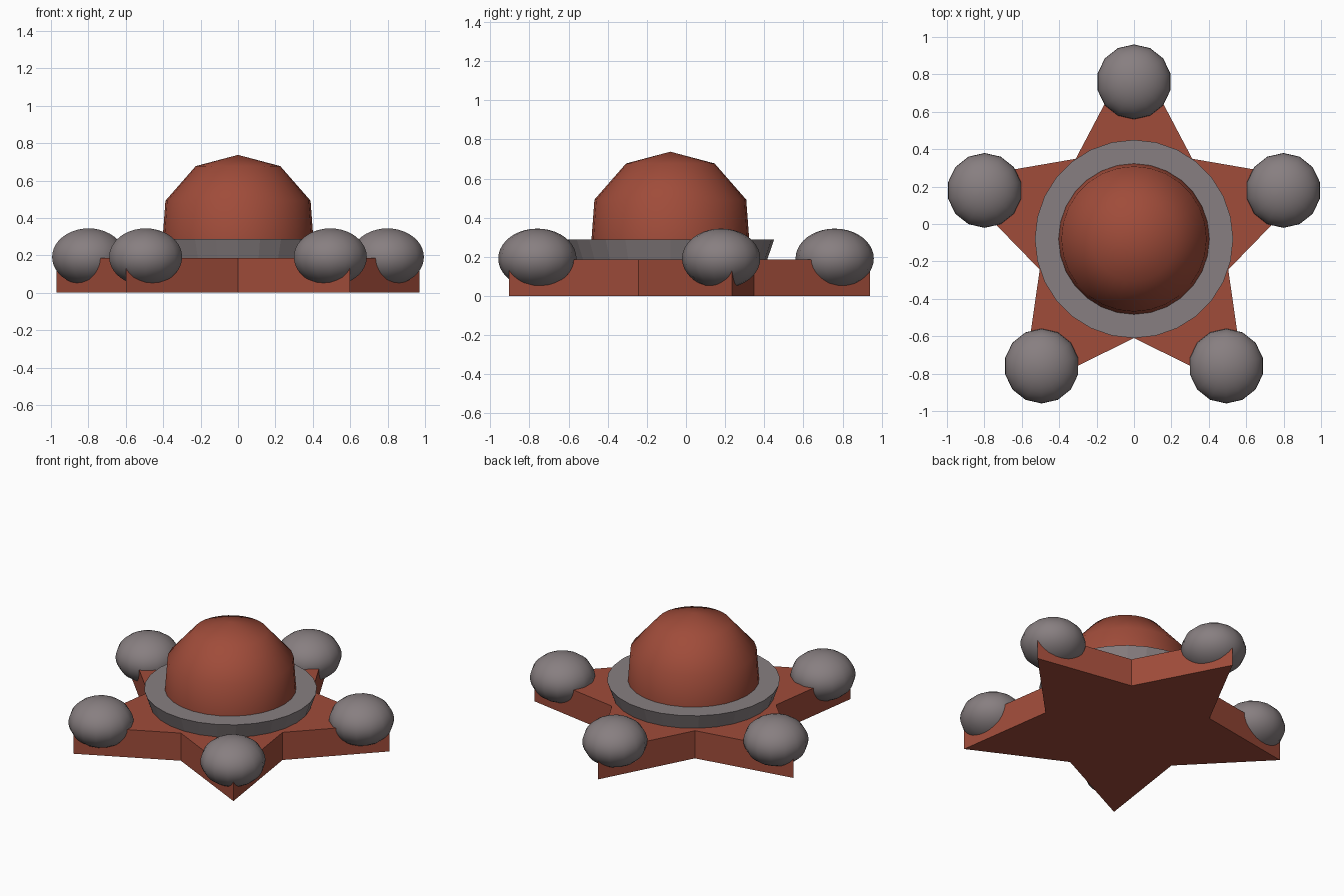
import bpy, bmesh, math

if "Cube" in bpy.data.objects:
    bpy.data.objects.remove(bpy.data.objects["Cube"])

CY = -0.08   # y of the star's centre


def material(name, color):
    m = bpy.data.materials.new(name)
    m.diffuse_color = (*color, 1)
    m.use_nodes = True
    m.node_tree.nodes["Principled BSDF"].inputs["Base Color"].default_value = m.diffuse_color
    return m


RED = material("brick red", (0.35, 0.072, 0.042))
GREY = material("warm grey", (0.245, 0.212, 0.218))


def finish(name, bm, mat, smooth=False):
    bmesh.ops.recalc_face_normals(bm, faces=bm.faces)
    me = bpy.data.meshes.new(name)
    bm.to_mesh(me)
    bm.free()
    me.materials.append(mat)
    for p in me.polygons:
        p.use_smooth = smooth
    ob = bpy.data.objects.new(name, me)
    bpy.context.collection.objects.link(ob)
    return ob


def lathe(name, profile, sides, mat, smooth):
    """Spin (radius, z) points around the centre; radius 0 is a pole."""
    bm = bmesh.new()
    rows = []
    for r, z in profile:
        n = sides if r > 0 else 1
        rows.append([bm.verts.new((r * math.cos(2 * math.pi * i / sides),
                                   CY + r * math.sin(2 * math.pi * i / sides), z))
                     for i in range(n)])
    for a, b in zip(rows, rows[1:]):
        for i in range(sides):
            quad = [a[i % len(a)], a[(i + 1) % len(a)],
                    b[(i + 1) % len(b)], b[i % len(b)]]
            bm.faces.new(list(dict.fromkeys(quad)))
    return finish(name, bm, mat, smooth)


# Star base: ten-point outline extruded upward
bm = bmesh.new()
outline = []
for i in range(10):
    r = 1.02 if i % 2 == 0 else 0.53
    a = math.pi / 2 + i * math.pi / 5
    outline.append(bm.verts.new((r * math.cos(a), CY + r * math.sin(a), 0)))
face = bm.faces.new(outline)
top = bmesh.ops.extrude_face_region(bm, geom=[face])["geom"]
bmesh.ops.translate(bm, vec=(0, 0, 0.187),
                    verts=[v for v in top if isinstance(v, bmesh.types.BMVert)])
finish("star_base", bm, RED)

# Flared collar disc
lathe("collar", [(0, 0.185), (0.495, 0.185), (0.53, 0.287), (0, 0.287)], 28, GREY, False)

# Dome
lathe("dome", [(0, 0.25), (0.405, 0.25), (0.403, 0.29), (0.388, 0.492),
               (0.226, 0.677), (0, 0.737)], 28, RED, True)

# Flattened balls on the five tips
for i in range(5):
    a = math.pi / 2 + i * 2 * math.pi / 5
    bm = bmesh.new()
    bmesh.ops.create_uvsphere(bm, u_segments=14, v_segments=20, radius=1)
    bmesh.ops.scale(bm, vec=(0.2, 0.2, 0.153), verts=bm.verts)
    bmesh.ops.translate(bm, vec=(0.84 * math.cos(a), CY + 0.84 * math.sin(a), 0.191),
                        verts=bm.verts)
    finish(f"tip_ball_{i + 1}", bm, GREY, True)
